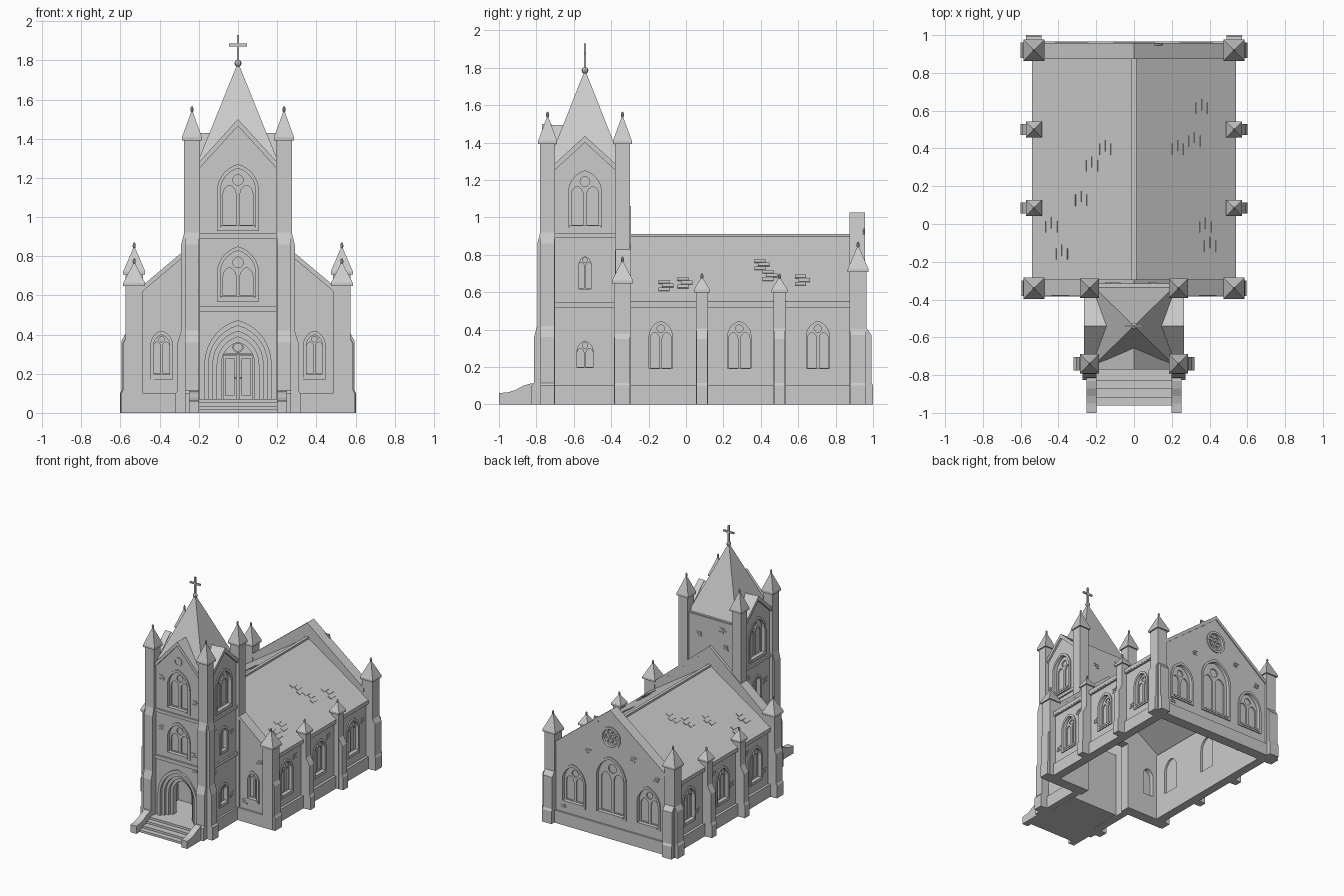
import bpy, bmesh, random
from math import radians, sin, cos, asin, pi, atan2
from mathutils import Matrix, Vector

if "Cube" in bpy.data.objects:
    bpy.data.objects.remove(bpy.data.objects["Cube"])
random.seed(4)
GREY = (0.6, 0.6, 0.6, 1)
stone = bpy.data.materials.new("grey_stone")
stone.use_nodes = True
stone.diffuse_color = GREY
stone.node_tree.nodes["Principled BSDF"].inputs["Base Color"].default_value = GREY


def finish(name, bm):
    bmesh.ops.recalc_face_normals(bm, faces=bm.faces)
    me = bpy.data.meshes.new(name)
    bm.to_mesh(me)
    bm.free()
    me.materials.clear()
    me.materials.append(stone)
    ob = bpy.data.objects.new(name, me)
    bpy.context.collection.objects.link(ob)
    return ob


def panel(name, loops, turn=0, d=0.0, t=0.02, org=(0, 0)):
    """Flat outline with holes, extruded inward by t from distance d; turn 0 faces the front."""
    cu = bpy.data.curves.new(name, 'CURVE')
    cu.dimensions, cu.fill_mode, cu.extrude = '2D', 'BOTH', t / 2
    for loop in loops:
        sp = cu.splines.new('POLY')
        sp.points.add(len(loop) - 1)
        for p, (u, v) in zip(sp.points, loop):
            p.co = (u, v, 0, 1)
        sp.use_cyclic_u, sp.use_smooth = True, False
    tmp = bpy.data.objects.new("tmp", cu)
    bpy.context.collection.objects.link(tmp)
    me = bpy.data.meshes.new_from_object(tmp.evaluated_get(bpy.context.evaluated_depsgraph_get()))
    bm = bmesh.new()
    bm.from_mesh(me)
    bpy.data.objects.remove(tmp)
    bpy.data.curves.remove(cu)
    bpy.data.meshes.remove(me)
    bmesh.ops.remove_doubles(bm, verts=bm.verts, dist=1e-5)
    bm.transform(Matrix.Translation((*org, 0)) @ Matrix.Rotation(radians(turn), 4, 'Z')
                 @ Matrix.Rotation(pi / 2, 4, 'X') @ Matrix.Translation((0, 0, d - t / 2)))
    for f in bm.faces:
        f.smooth = False
    return finish(name, bm)


def box(name, lo, hi):
    bm = bmesh.new()
    lo, hi = Vector(lo), Vector(hi)
    bmesh.ops.create_cube(bm, size=1, matrix=Matrix.Translation((lo + hi) / 2) @ Matrix.Diagonal((*(hi - lo), 1)))
    return finish(name, bm)


def pyramid(name, x, y, z, hx, hy, h):
    bm = bmesh.new()
    bmesh.ops.create_cone(bm, cap_ends=True, segments=4, radius1=2 ** .5, radius2=0, depth=1,
                          matrix=Matrix.Translation((x, y, z + h / 2)) @ Matrix.Diagonal((hx, hy, h, 1))
                          @ Matrix.Rotation(pi / 4, 4, 'Z'))
    return finish(name, bm)


def ball(name, x, y, z, r, stretch=1):
    bm = bmesh.new()
    bmesh.ops.create_uvsphere(bm, u_segments=8, v_segments=6, radius=r,
                              matrix=Matrix.Translation((x, y, z)) @ Matrix.Diagonal((1, 1, stretch, 1)))
    return finish(name, bm)


def rect(u0, u1, v0, v1):
    return [(u0, v0), (u1, v0), (u1, v1), (u0, v1)]


def circle(u, v, r, n=20):
    return [(u + r * cos(2 * pi * i / n), v + r * sin(2 * pi * i / n)) for i in range(n)]


def arch(u, z0, w, top, n=7):
    """Pointed arch outline of half width w."""
    h, spring = 1.3 * w, top - 1.3 * w
    r = (w * w + h * h) / (2 * w)
    arc = [(w - r + r * cos(k), spring + r * sin(k)) for k in (asin(h / r) * i / n for i in range(n + 1))]
    side = [(w, z0)] + arc
    return [(u + a, b) for a, b in side] + [(u - a, b) for a, b in reversed(side) if a > 1e-6]


def chevron(w, eave, peak, thick):
    return [(-w, eave), (0, peak), (w, eave), (w, eave - thick), (0, peak - thick), (-w, eave - thick)]


def window(name, u, z0, w, top, turn, d, org):
    def inset(i):
        return arch(u, z0 + i, w - i, top - 1.2 * i)
    spring = top - 1.3 * w
    panel(name + "_frame", [inset(0), inset(.018)], turn, d + .008, .03, org)
    panel(name + "_glass", [inset(.012)], turn, d - .03, .004, org)
    lights = [arch(u + s * .4 * w, z0 + .03, .3 * w, spring + .3 * w, 4) for s in (1, -1)]
    panel(name + "_tracery", [inset(.012), circle(u, spring + .55 * w, .25 * w, 12)] + lights,
          turn, d - .02, .012, org)
    panel(name + "_sill", [rect(u - .8 * w, u + .8 * w, z0 + .012, z0 + .026)], turn, d + .012, .03, org)
    return inset(.012)


def facade(name, outline, windows, turn, d, t, org=(0, 0), extra=()):
    holes = [window(f"{name}_window_{i}", *w, turn, d, org) for i, w in enumerate(windows)]
    panel(name, [outline] + holes + list(extra), turn, d, t, org)


def bricks(name, spots, turn, d, org=(0, 0)):
    loops = []
    for u, v in spots:
        for row in range(3):
            o = random.uniform(-.012, .012)
            loops.append(rect(u + o - .02, u + o + .02, v + row * .015, v + row * .015 + .011))
    panel(name, loops, turn, d + .004, .008, org)


def pier(name, x, y, half, top, cap, wings=()):
    """Square shaft with a pointed cap, finial and stepped buttress wings."""
    box(name + "_shaft", (x - half, y - half, 0), (x + half, y + half, top))
    c = half + .011
    box(name + "_cap_base", (x - c, y - c, top - .008), (x + c, y + c, top + .008))
    pyramid(name + "_cap", x, y, top + .008, c, c, cap)
    ball(name + "_finial", x, y, top + cap + .008, .008, 2.2)
    for i, (turn, profile) in enumerate(wings):
        panel(f"{name}_wing_{i}", [profile], turn, half * .92, half * 1.84, (x, y))


def wing(reach, z):
    return [(0, 0), (reach, 0), (reach, .1), (reach - .008, .115), (reach - .008, z), (.03, z + .06), (0, z + .06)]


# Nave: gables, roof, side walls and plinths
front = [(-.5, 0), (-.2, 0), (-.2, .55), (.2, .55), (.2, 0), (.5, 0), (.5, .63), (0, 1.05), (-.5, .63)]
facade("front_gable", front, [(s * .39, .17, .058, .42) for s in (1, -1)], 0, .37, .07)
rose = (0, .80)
facade("back_gable", [(-.5, 0), (.5, 0), (.5, .63), (0, 1.02), (-.5, .63)],
       [(0, .17, .14, .65)] + [(s * .33, .17, .11, .50) for s in (1, -1)], 180, .95, .07,
       extra=[circle(*rose, .075)])
panel("rose_frame", [circle(*rose, .088), circle(*rose, .07)], 180, .958, .03)
petals = [circle(.042 * cos(k * pi / 3), .80 + .042 * sin(k * pi / 3), .017, 10) for k in range(6)]
panel("rose_tracery", [circle(*rose, .075), circle(*rose, .016, 10)] + petals, 180, .935, .012)
panel("rose_glass", [circle(*rose, .075)], 180, .922, .004)
panel("front_coping", [chevron(.5, .64, 1.06, .03)], 0, .378, .085)
panel("back_coping", [chevron(.5, .635, 1.025, .03)], 180, .958, .085)
panel("nave_roof", [chevron(.54, .55, .905, .03)], 0, .33, 1.23)
panel("roof_ridge", [rect(-.012, .012, .89, .912)], 0, .31, 1.19)
panel("back_plinth", [rect(-.53, .53, 0, .1)], 180, .965, .03)
for s in (1, -1):
    turn = s * 90
    side = "left" if s > 0 else "right"
    lo, hi = sorted((s * -.36, s * .94))
    facade(side + "_nave_wall", rect(lo, hi, 0, .545),
           [(s * y, .165, .08, .465) for y in (-.135, .285, .705)], turn, .52, .05)
    panel(side + "_plinth", [rect(lo, hi, 0, .1)], turn, .54, .03)
    panel(side + "_eaves", [rect(lo, hi, .515, .545)], turn, .535, .03)
    panel(side + "_front_plinth", [rect(*sorted((s * .24, s * .53)), 0, .1)], 0, .385, .03)
    bricks(side + "_nave_bricks", [(s * y, z) for y, z in
           ((-.25, .2), (-.02, .42), (.17, .25), (.4, .42), (.6, .2), (.82, .38))], turn, .52)
    # Loose slates on the roof slope
    for i in range(5):
        u, y = random.uniform(.12, .42), random.uniform(-.2, .75)
        for k in range(3):
            z = .905 - .657 * (u + .03 * k)
            slate = box(f"{side}_slate_{i}_{k}", (-.015, -.03, -.004), (.015, .03, .004))
            slate.location = (s * (u + .03 * k), y + .02 * (k % 2), z + .001)
            slate.rotation_euler.y = s * atan2(.355, .54)
    # Nave piers
    out = 0 if s > 0 else 180
    pier(side + "_front_corner", s * .53, -.34, .045, .655, .11, [(out, wing(.066, .35))])
    pier(side + "_back_corner", s * .53, .92, .045, .715, .13, [(out, wing(.072, .37)), (90, wing(.08, .37))])
    for i, y in enumerate((.085, .5)):
        pier(f"{side}_buttress_{i}", s * .53, y, .032, .605, .07, [(out, wing(.07, .35))])
bricks("back_bricks", [(-.2, .62), (.2, .66), (.4, .55), (-.12, .9), (-.42, .13)], 180, .95)
bricks("front_bricks", [(-.33, .5), (.45, .48), (.31, .14), (-.46, .13)], 0, .37)

# Tower walls
T = (0, -.54)
facade("tower_front", [(-.22, 0), (.22, 0), (.22, 1.27), (.19, 1.27), (0, 1.47), (-.19, 1.27), (-.22, 1.27)],
       [(0, .57, .108, .85), (0, .93, .108, 1.27)], 0, .215, .04, T, [arch(0, .02, .165, .47)])
panel("gable_ring", [circle(0, 1.335, .035), circle(0, 1.335, .025)], 0, .22, .02, T)
panel("tower_back", [rect(-.24, .24, .55, 1.27)], 180, .225, .04, T)
bricks("tower_front_bricks", [(-.15, .75), (.14, .6), (-.14, 1.15), (.15, 1.02), (.16, .48)], 0, .215, T)
bricks("tower_back_bricks", [(-.1, 1.1), (.1, 1.18), (.14, 1.05)], 180, .225, T)
for s in (1, -1):
    side = "left" if s > 0 else "right"
    facade(side + "_tower_wall", [(-.21, 0), (.21, 0), (.21, 1.27), (.17, 1.27), (0, 1.4), (-.17, 1.27), (-.21, 1.27)],
           [(0, .17, .06, .36), (0, .59, .05, .81), (0, .93, .105, 1.27)], s * 90, .25, .04, T)
    bricks(side + "_tower_bricks", [(-.11, .45), (.11, .7), (-.12, .8), (.1, .2)], s * 90, .25, T)
for turn, d, w, name in ((0, .215, .2, "front"), (90, .25, .17, "left"), (-90, .25, .17, "right")):
    peak = 1.5 if turn == 0 else 1.435
    panel(name + "_gable_roof", [[(-w, 1.26), (w, 1.26), (w, 1.275), (0, peak - .005), (-w, 1.275)]],
          turn, d, d - .03, T)
    panel(name + "_gable_coping", [chevron(w, 1.28, peak, .035)], turn, d + .015, .05, T)
    for i, (z0, z1) in enumerate(((.515, .545), (.89, .915))):
        panel(f"{name}_string_course_{i}", [rect(-.2, .2, z0, z1)], turn, d + .012, .03, T)
for s in (1, -1):
    panel("tower_side_plinth", [rect(-.2, .2, 0, .1)], s * 90, .265, .03, T)

# Tower piers
tall = [(0, 0), (.085, 0), (.085, .1), (.073, .115), (.073, .36), (.055, .42), (.055, .86), (.04, .92), (0, .92)]
for s in (1, -1):
    side = "left" if s > 0 else "right"
    pier(side + "_tower_front_pier", s * .235, -.74, .04, 1.4, .14, [(0 if s > 0 else 180, tall), (-90, tall)])
    pier(side + "_tower_back_pier", s * .235, -.34, .04, 1.4, .14)

# Spire and cross
box("spire_ledge", (-.25, -.755, 1.25), (.25, -.32, 1.275))
pyramid("spire", 0, -.54, 1.27, .21, .205, .52)
ball("spire_ball", 0, -.54, 1.785, .018)
box("cross_post", (-.006, -.546, 1.78), (.006, -.534, 1.93))
box("cross_bar", (-.045, -.546, 1.872), (.045, -.534, 1.885))

# Portal: receding arches, door wall and doors
rims = (.172, .15, .128, .106, .085)
for i, (a, b) in enumerate(zip(rims, rims[1:])):
    panel(f"portal_arch_{i}", [arch(0, .02, a, .25 + 1.3 * a), arch(0, .03, b, .25 + 1.3 * b)],
          0, .228 - .022 * i, .05, T)
panel("door_wall", [rect(-.2, .2, 0, .52)], 0, -.07, .02, T)
panel("tympanum_ring", [circle(0, .335, .028), circle(0, .335, .02)], 0, -.062, .01, T)
panel("door_lintel", [rect(-.085, .085, .295, .305)], 0, -.055, .02, T)
for s in (1, -1):
    u0, u1 = sorted((s * .006, s * .077))
    panel("door_leaf", [rect(u0, u1, .07, .293), rect(u0 + .014, u1 - .014, .088, .278)], 0, -.055, .016, T)
    panel("door_inset", [rect(u0 + .019, u1 - .019, .095, .271)], 0, -.064, .01, T)
    ball("door_knob", s * .013, -.483, .18, .005)

# Steps and cheek walls
for i, y in enumerate((-.96, -.92, -.87, -.83)):
    box(f"step_{i}", (-.2, y, 0), (.2, -.45, .0175 * (i + 1)))
cheek = [(.77, 0), (1, 0), (1, .06), (.95, .065), (.91, .078), (.87, .1), (.83, .112), (.77, .112)]
for s in (1, -1):
    panel("stair_cheek", [cheek], -90, .026, .052, (s * .225, 0))
